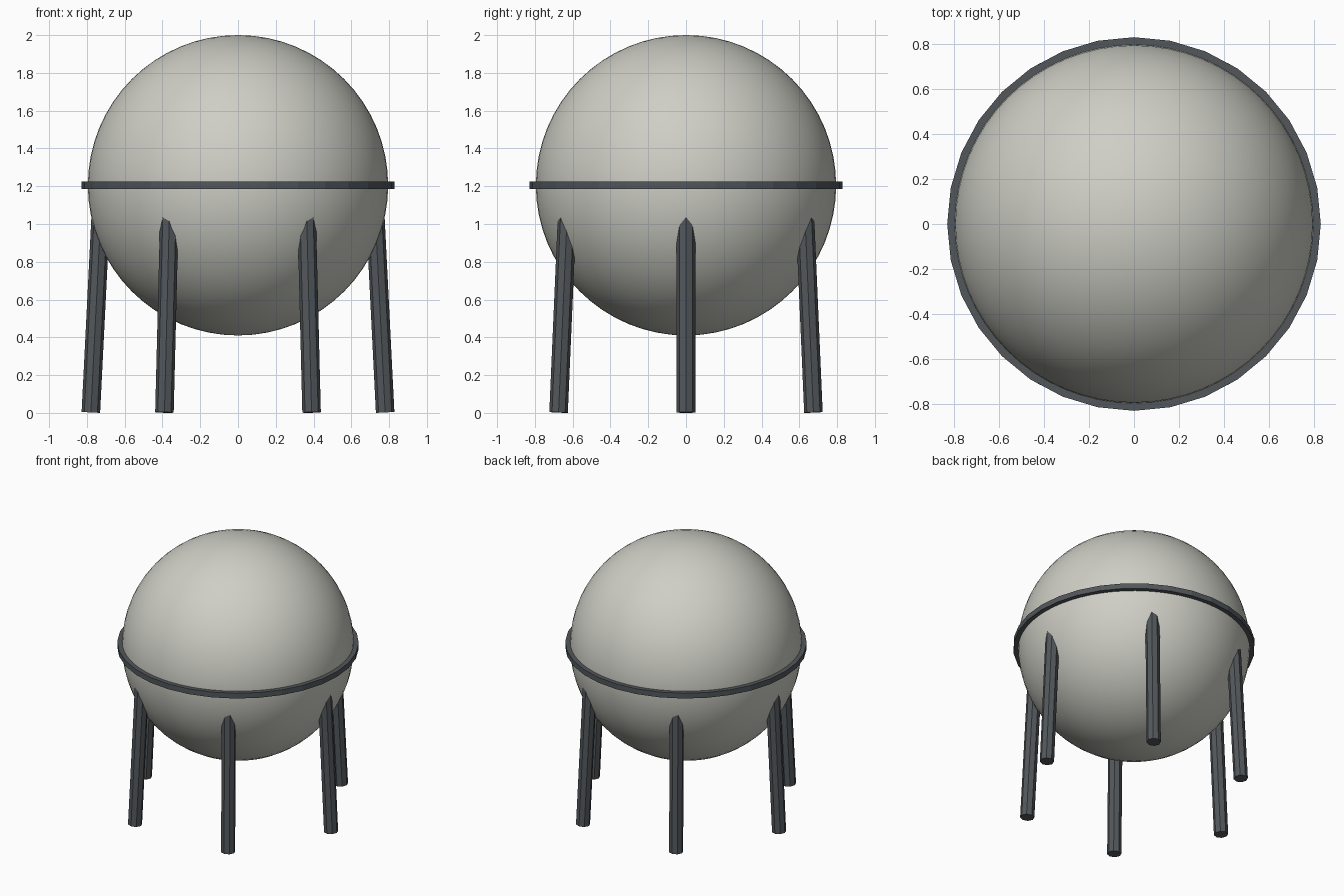
import bpy, bmesh, math
from mathutils import Vector

if "Cube" in bpy.data.objects:
    bpy.data.objects.remove(bpy.data.objects["Cube"])

CENTRE_Z, RADIUS = 1.205, 0.795


def material(name, rgb):
    m = bpy.data.materials.new(name)
    m.diffuse_color = (*rgb, 1.0)
    m.use_nodes = True
    m.node_tree.nodes["Principled BSDF"].inputs["Base Color"].default_value = m.diffuse_color
    return m


shell_paint = material("pale_grey_paint", (0.62, 0.62, 0.565))
steel = material("dark_steel", (0.085, 0.096, 0.105))


def finish(name, mat):
    ob = bpy.context.object
    ob.name = ob.data.name = name
    ob.data.materials.append(mat)
    return ob


# Spherical tank
bpy.ops.mesh.primitive_uv_sphere_add(segments=64, ring_count=32, radius=RADIUS,
                                     location=(0, 0, CENTRE_Z))
finish("tank_sphere", shell_paint)
bpy.ops.object.shade_smooth()

# Flat band around the equator: square section, 32 sides
bm = bmesh.new()
profile = [(0.785, -0.02), (0.828, -0.02), (0.828, 0.02), (0.785, 0.02)]
SIDES = 32
loops = []
for i in range(SIDES):
    a = math.tau * i / SIDES
    loops.append([bm.verts.new((r * math.cos(a), r * math.sin(a), z)) for r, z in profile])
for i in range(SIDES):
    p, q = loops[i], loops[(i + 1) % SIDES]
    for k in range(4):
        n = (k + 1) % 4
        bm.faces.new((p[k], q[k], q[n], p[n]))
bmesh.ops.recalc_face_normals(bm, faces=bm.faces)
mesh = bpy.data.meshes.new("equator_band")
bm.to_mesh(mesh)
bm.free()
band = bpy.data.objects.new("equator_band", mesh)
band.location.z = CENTRE_Z
mesh.materials.append(steel)
bpy.context.collection.objects.link(band)

# Six eight-sided legs leaning in and ending inside the sphere
for i in range(6):
    a = math.tau * i / 6
    out = Vector((math.cos(a), math.sin(a), 0))
    foot = out * 0.779 + Vector((0, 0, 0.0025))
    head = out * 0.719 + Vector((0, 0, 1.2))
    axis = head - foot
    bpy.ops.mesh.primitive_cylinder_add(vertices=8, radius=0.049, depth=axis.length,
                                        location=(foot + head) / 2)
    leg = finish(f"support_leg_{i + 1}", steel)
    leg.rotation_euler = Vector((0, 0, 1)).rotation_difference(axis).to_euler()
